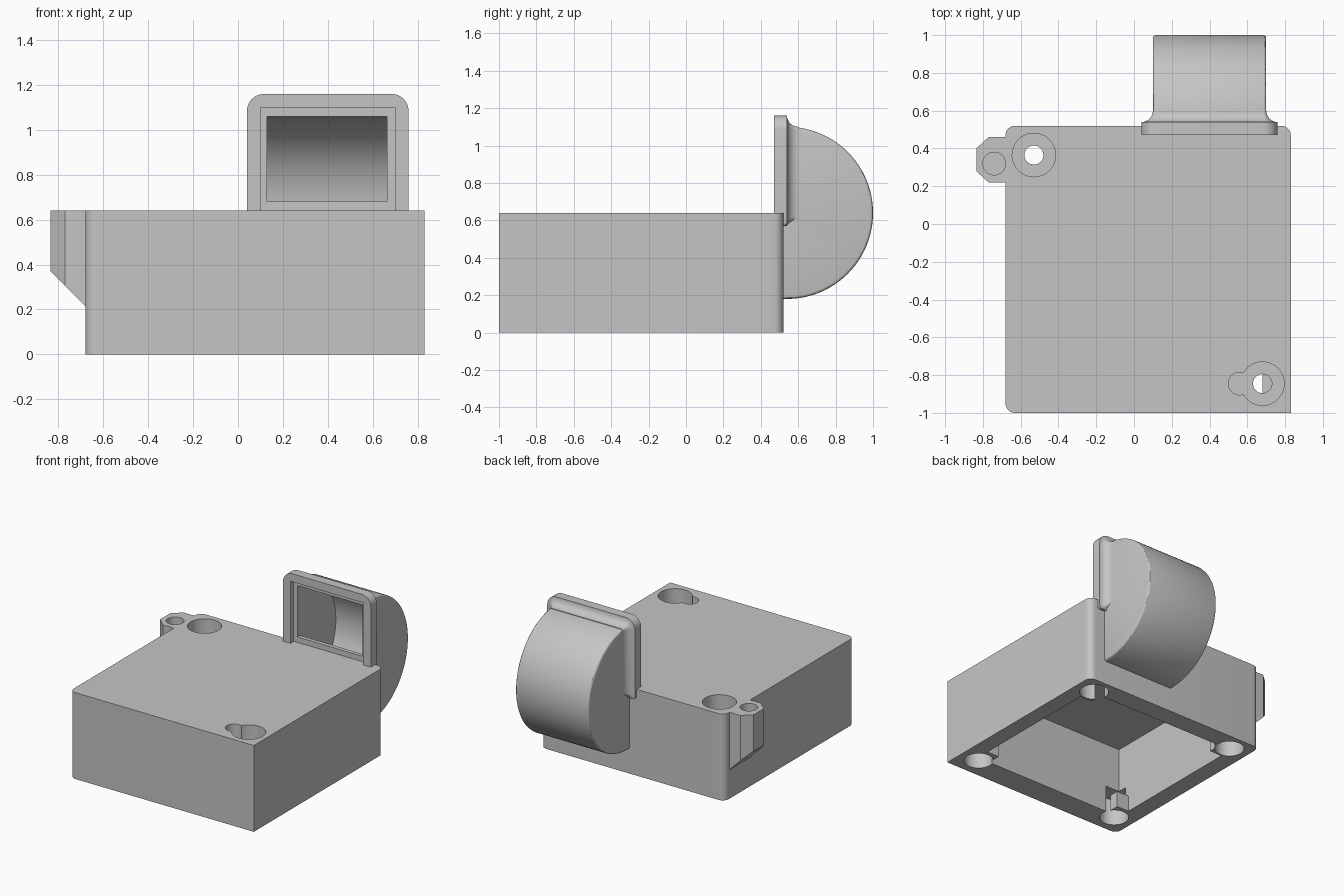
import bpy, bmesh, math
from mathutils import Vector

if "Cube" in bpy.data.objects:
    bpy.data.objects.remove(bpy.data.objects["Cube"])

grey = bpy.data.materials.new("plain_grey")
grey.use_nodes = True
grey.diffuse_color = (0.56, 0.56, 0.56, 1)
grey.node_tree.nodes["Principled BSDF"].inputs["Base Color"].default_value = grey.diffuse_color


def make(name, bm):
    bmesh.ops.recalc_face_normals(bm, faces=bm.faces)
    mesh = bpy.data.meshes.new(name)
    bm.to_mesh(mesh)
    bm.free()
    mesh.materials.append(grey)
    obj = bpy.data.objects.new(name, mesh)
    bpy.context.collection.objects.link(obj)
    return obj


PLACE = {
    "x": lambda a, b, c: Vector((c, a, b)),
    "y": lambda a, b, c: Vector((a, c, b)),
    "z": lambda a, b, c: Vector((a, b, c)),
}


def loft(name, axis, rings):
    """Skin a list of (outline, position) rings along an axis, with end caps."""
    bm = bmesh.new()
    loops = [[bm.verts.new(PLACE[axis](a, b, c)) for a, b in pts] for pts, c in rings]
    n = len(loops[0])
    for low, high in zip(loops, loops[1:]):
        for i in range(n):
            j = (i + 1) % n
            bm.faces.new((low[i], low[j], high[j], high[i]))
    bm.faces.new(loops[0])
    bm.faces.new(loops[-1])
    return make(name, bm)


def prism(name, axis, pts, lo, hi):
    return loft(name, axis, [(pts, lo), (pts, hi)])


def arc(cx, cy, r, start, end, steps):
    angles = [math.radians(start + (end - start) * i / steps) for i in range(steps + 1)]
    return [(cx + r * math.cos(t), cy + r * math.sin(t)) for t in angles]


def rounded(x0, x1, y0, y1, radii):
    """Rectangle outline; radii run from the low corner anticlockwise."""
    corners = ((x0, y0, 1, 1), (x1, y0, -1, 1), (x1, y1, -1, -1), (x0, y1, 1, -1))
    pts = []
    for k, (x, y, sx, sy) in enumerate(corners):
        r = radii[k]
        if r:
            pts += arc(x + sx * r, y + sy * r, r, 180 + 90 * k, 270 + 90 * k, 8)
        else:
            pts.append((x, y))
    return pts


def box(x0, x1, y0, y1, z0, z1):
    return prism("block", "z", rounded(x0, x1, y0, y1, (0, 0, 0, 0)), z0, z1)


def rod(x, y, r, z0, z1):
    return prism("rod", "z", arc(x, y, r, 0, 352.5, 47), z0, z1)


def apply_modifiers(obj):
    bpy.ops.object.select_all(action="DESELECT")
    bpy.context.view_layer.objects.active = obj
    obj.select_set(True)
    for mod in list(obj.modifiers):
        bpy.ops.object.modifier_apply(modifier=mod.name)


def combine(obj, tool, operation="DIFFERENCE"):
    mod = obj.modifiers.new("combine", "BOOLEAN")
    mod.operation, mod.solver, mod.object = operation, "EXACT", tool
    apply_modifiers(obj)
    bpy.data.objects.remove(tool)


def smooth(obj):
    apply_modifiers(obj)
    bpy.ops.object.shade_smooth_by_angle(angle=math.radians(30))


# Main box with one square corner
body = prism("body", "z", rounded(-0.68, 0.83, -1, 0.52, (0.05, 0, 0.05, 0.05)), 0, 0.64)

# Open underside, with short blocks left in its corners
X0, X1, Y0, Y1, INSET = -0.55, 0.71, -0.815, 0.375, 0.1
combine(body, box(X0, X1, Y0, Y1, 0.12, 0.53))
combine(body, box(X0 + INSET, X1 - INSET, Y0, Y1, -0.1, 0.2))
combine(body, box(X0, X1, Y0 + INSET, Y1 - INSET, -0.1, 0.2))

# Screw bosses below the top
combine(body, box(-0.6, -0.38, 0.22, 0.42, 0.27, 0.58), "UNION")
combine(body, box(0.46, 0.75, -0.86, -0.7, 0.27, 0.58), "UNION")

# Screw holes: wide top recess, narrow through hole, bores underneath
for x, y in ((-0.53, 0.365), (0.68, -0.845)):
    combine(body, rod(x, y, 0.115, 0.36, 0.8))
    combine(body, rod(x, y, 0.05, -0.1, 0.5))
combine(body, rod(0.56, -0.845, 0.06, 0.36, 0.8))
for x in (-0.53, 0.68):
    for y in (-0.845, 0.385):
        combine(body, rod(x, y, 0.1, -0.1, 0.2))
smooth(body)

# Half cover inside the front screw hole
stop = box(0.68, 0.75, -0.91, -0.78, 0.2, 0.23)
stop.name = "screw_hole_stop"

# Side lug with a sloping underside and a blind hole
lug = prism("side_lug", "z", [(-0.67, 0.22), (-0.77, 0.22), (-0.835, 0.28),
                              (-0.835, 0.4), (-0.77, 0.46), (-0.67, 0.46)], 0.1, 0.64)
combine(lug, prism("slope", "y", [(-0.9, 0.435), (-0.6, 0.135), (-0.6, 0), (-0.9, 0)], 0.1, 0.6))
combine(lug, rod(-0.74, 0.32, 0.06, 0.4, 0.8))
smooth(lug)

# Half-round hood with softened edges
CY, CZ = 0.54, 0.64
hood = prism("hood", "x", [(0.49, CZ - 0.46)] + arc(CY, CZ, 0.46, -90, 90, 48)
             + [(0.49, CZ + 0.46)], 0.1, 0.7)
bevel = hood.modifiers.new("soft_edges", "BEVEL")
bevel.width, bevel.segments = 0.015, 3
bevel.limit_method, bevel.angle_limit = "ANGLE", math.radians(60)
apply_modifiers(hood)

# Frame plate flaring back into the hood
FLARE = 0.06


def frame_outline(inset):
    r = 0.075 - inset
    return rounded(0.04 + inset, 0.76 - inset, 0.57 + inset / 2, 1.16 - inset, (0.02, 0.02, r, r))


rings = [(frame_outline(0), 0.47), (frame_outline(0), 0.535)]
for i in range(9):
    t = math.radians(90 * i / 8)
    rings.append((frame_outline(FLARE * math.sin(t)), 0.54 + FLARE * (1 - math.cos(t))))
combine(hood, loft("frame", "y", rings), "UNION")

# Hollow hood, window and stepped recess
combine(hood, prism("hollow", "x", arc(CY, CZ, 0.42, -90, 90, 48), 0.13, 0.665))
combine(hood, box(0.13, 0.665, 0.4, 0.56, 0.68, 1.06))
combine(hood, box(0.1, 0.7, 0.4, 0.51, 0.64, 1.1))
smooth(hood)
